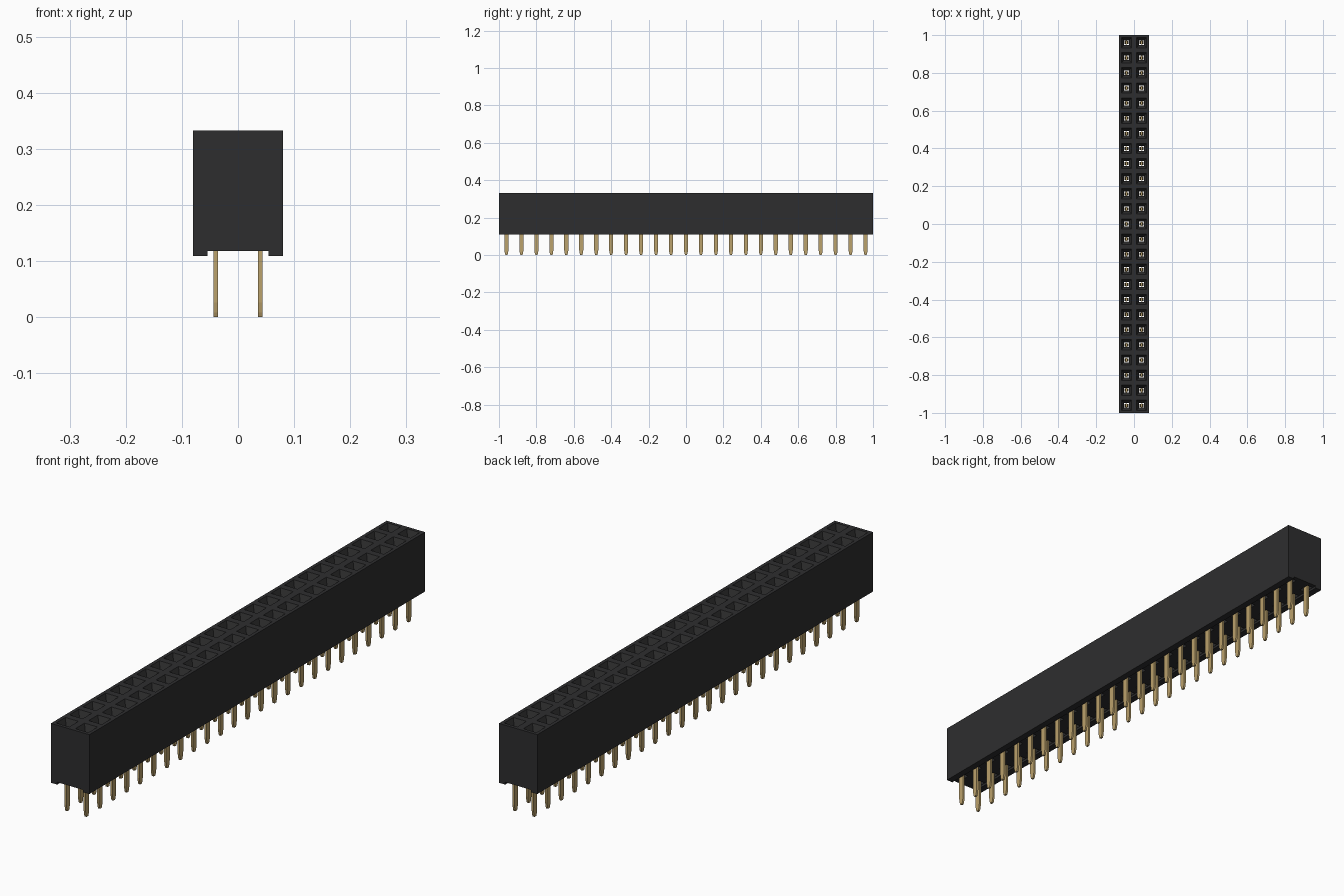
import bpy, bmesh

cube = bpy.data.objects.get("Cube")
if cube:
    bpy.data.objects.remove(cube, do_unlink=True)

ROWS, PITCH = 25, 0.08
CENTRES = [(sx * 0.04, (i - (ROWS - 1) / 2) * PITCH)
           for sx in (-1, 1) for i in range(ROWS)]


def material(name, rgb, rough=0.6):
    m = bpy.data.materials.new(name)
    m.use_nodes = True
    m.diffuse_color = (*rgb, 1)
    b = m.node_tree.nodes["Principled BSDF"]
    b.inputs["Base Color"].default_value = (*rgb, 1)
    b.inputs["Roughness"].default_value = rough
    return m


def make_object(name, bm, mat):
    bmesh.ops.recalc_face_normals(bm, faces=bm.faces)
    me = bpy.data.meshes.new(name)
    bm.to_mesh(me)
    bm.free()
    me.materials.append(mat)
    ob = bpy.data.objects.new(name, me)
    bpy.context.collection.objects.link(ob)
    return ob


def loft(bm, cx, cy, rings):
    """Stack rectangles (z, half x, half y, x shift) into a closed solid."""
    loops = []
    for z, hx, hy, dx in rings:
        loops.append([bm.verts.new((cx + dx + a * hx, cy + b * hy, z))
                      for a, b in ((-1, -1), (1, -1), (1, 1), (-1, 1))])
    for lo, hi in zip(loops, loops[1:]):
        for k in range(4):
            j = (k + 1) % 4
            bm.faces.new((lo[k], lo[j], hi[j], hi[k]))
    bm.faces.new(loops[0][::-1])
    bm.faces.new(loops[-1])


black = material("black plastic", (0.027, 0.027, 0.028))
gold = material("gold plating", (0.50, 0.36, 0.15), 0.4)

# Housing: end profile with a shallow channel underneath, extruded lengthwise
profile = [(-0.08, 0.109), (-0.054, 0.109), (-0.054, 0.118), (0.054, 0.118),
           (0.054, 0.109), (0.08, 0.109), (0.08, 0.333), (-0.08, 0.333)]
bm = bmesh.new()
end = bm.faces.new([bm.verts.new((x, -1, z)) for x, z in profile])
out = bmesh.ops.extrude_face_region(bm, geom=[end])
bmesh.ops.translate(bm, vec=(0, 2, 0),
                    verts=[v for v in out["geom"] if isinstance(v, bmesh.types.BMVert)])
housing = make_object("housing", bm, black)

# Socket cutter: funnel mouth above a straight through hole
bm = bmesh.new()
for cx, cy in CENTRES:
    loft(bm, cx, cy, [(0.10, 0.0125, 0.022, 0), (0.20, 0.0125, 0.022, 0),
                      (0.20001, 0.0125, 0.0125, 0), (0.300, 0.0125, 0.0125, 0),
                      (0.337, 0.029, 0.029, 0)])
cutter = make_object("socket_cutter", bm, black)
cutter.hide_render = True

mod = housing.modifiers.new("sockets", "BOOLEAN")
mod.operation = "DIFFERENCE"
mod.solver = "EXACT"
mod.object = cutter
bpy.context.view_layer.objects.active = housing
housing.select_set(True)
bpy.ops.object.modifier_apply(modifier=mod.name)
bpy.data.objects.remove(cutter, do_unlink=True)

# Pins: flat tail with a tapered tip, and two spring leaves inside the socket
bm = bmesh.new()
for cx, cy in CENTRES:
    loft(bm, cx, cy, [(0.0, 0.004, 0.005, 0), (0.008, 0.004, 0.008, 0),
                      (0.026, 0.004, 0.011, 0), (0.17, 0.004, 0.011, 0)])
    for s in (-1, 1):
        loft(bm, cx, cy, [(0.165, 0.002, 0.008, s * 0.003),
                          (0.19, 0.002, 0.008, s * 0.009),
                          (0.27, 0.002, 0.006, s * 0.004),
                          (0.29, 0.002, 0.005, s * 0.007)])
make_object("contact_pins", bm, gold)
